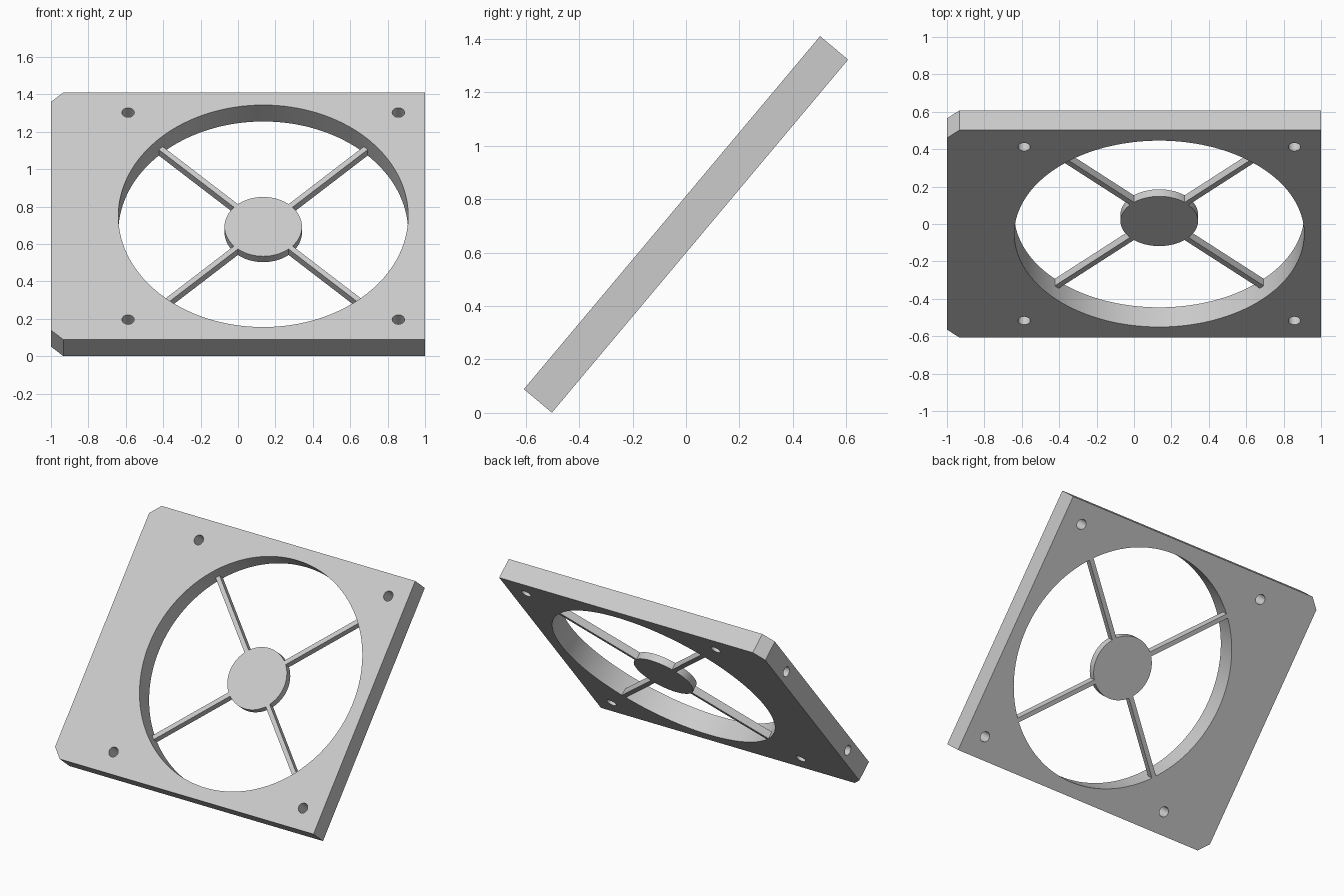
import bpy, bmesh, math
from mathutils import Matrix, Vector

if "Cube" in bpy.data.objects:
    bpy.data.objects.remove(bpy.data.objects["Cube"], do_unlink=True)

# Main sizes, in the flat frame before it is tilted
HALF_LEN, HALF_T, CHAMFER = 0.8625, 0.0685, 0.066
CENTRE_X, BORE_R, HUB_R = 0.135, 0.775, 0.207
HUB_TOP = -0.0195
TILT = Matrix.Translation((0, 0, 0.7055)) @ Matrix.Rotation(math.radians(50), 4, 'X')

grey = bpy.data.materials.new("light_grey")
grey.use_nodes = True
grey.diffuse_color = (0.6, 0.6, 0.6, 1)
grey.node_tree.nodes["Principled BSDF"].inputs["Base Color"].default_value = (0.6, 0.6, 0.6, 1)


def finish(name, bm):
    """Turn a bmesh into a tilted object."""
    bmesh.ops.recalc_face_normals(bm, faces=bm.faces)
    mesh = bpy.data.meshes.new(name)
    bm.to_mesh(mesh)
    bm.free()
    mesh.materials.append(grey)
    obj = bpy.data.objects.new(name, mesh)
    bpy.context.collection.objects.link(obj)
    obj.matrix_world = TILT
    return obj


def cylinder(name, radius, depth, centre, sides, turn=Matrix()):
    bm = bmesh.new()
    bmesh.ops.create_cone(bm, cap_ends=True, segments=sides, radius1=radius, radius2=radius,
                          depth=depth, matrix=Matrix.Translation(centre) @ turn)
    return finish(name, bm)


def activate(obj):
    bpy.ops.object.select_all(action='DESELECT')
    obj.select_set(True)
    bpy.context.view_layer.objects.active = obj


def cut(obj, cutter):
    cutter.hide_render = True
    mod = obj.modifiers.new("cut", 'BOOLEAN')
    mod.operation, mod.solver, mod.object = 'DIFFERENCE', 'EXACT', cutter
    activate(obj)
    bpy.ops.object.modifier_apply(modifier=mod.name)
    bpy.data.objects.remove(cutter, do_unlink=True)


# Plate with two chamfered corners on one side
outline = [(1, -HALF_LEN), (1, HALF_LEN), (CHAMFER - 1, HALF_LEN), (-1, HALF_LEN - CHAMFER),
           (-1, CHAMFER - HALF_LEN), (CHAMFER - 1, -HALF_LEN)]
bm = bmesh.new()
base = bm.faces.new([bm.verts.new((x, y, -HALF_T)) for x, y in outline])
top = bmesh.ops.extrude_face_region(bm, geom=[base])["geom"]
bmesh.ops.translate(bm, vec=(0, 0, 2 * HALF_T),
                    verts=[v for v in top if isinstance(v, bmesh.types.BMVert)])
plate = finish("frame_plate", bm)

# Large bore, corner screw holes and blind holes in the chamfered side
cut(plate, cylinder("bore_cutter", BORE_R, 1, (CENTRE_X, 0, 0), 128))
sideways = Matrix.Rotation(math.pi / 2, 4, 'Y')
for sy in (-1, 1):
    for sx in (-1, 1):
        cut(plate, cylinder("screw_cutter", 0.033, 1,
                            (CENTRE_X + sx * 0.7225, sy * 0.7225, 0), 32))
    cut(plate, cylinder("side_cutter", 0.033, 0.4, (-1, sy * 0.52, 0), 32, sideways))

# Hub disc, flush with the back of the plate
thick = HUB_TOP + HALF_T
mid = HUB_TOP - thick / 2
hub = cylinder("hub_disc", HUB_R, thick, (CENTRE_X, 0, mid), 64)

# Four diagonal spokes
inner, outer = HUB_R - 0.015, BORE_R + 0.008
for i in range(4):
    bm = bmesh.new()
    place = (Matrix.Translation((CENTRE_X, 0, mid))
             @ Matrix.Rotation(math.pi / 4 + i * math.pi / 2, 4, 'Z')
             @ Matrix.Translation(((inner + outer) / 2, 0, 0))
             @ Matrix.Diagonal(Vector((outer - inner, 0.03, thick, 1))))
    bmesh.ops.create_cube(bm, size=1, matrix=place)
    finish(f"spoke_{i + 1}", bm)

for obj in (plate, hub):
    activate(obj)
    bpy.ops.object.shade_smooth_by_angle(angle=math.radians(30))
